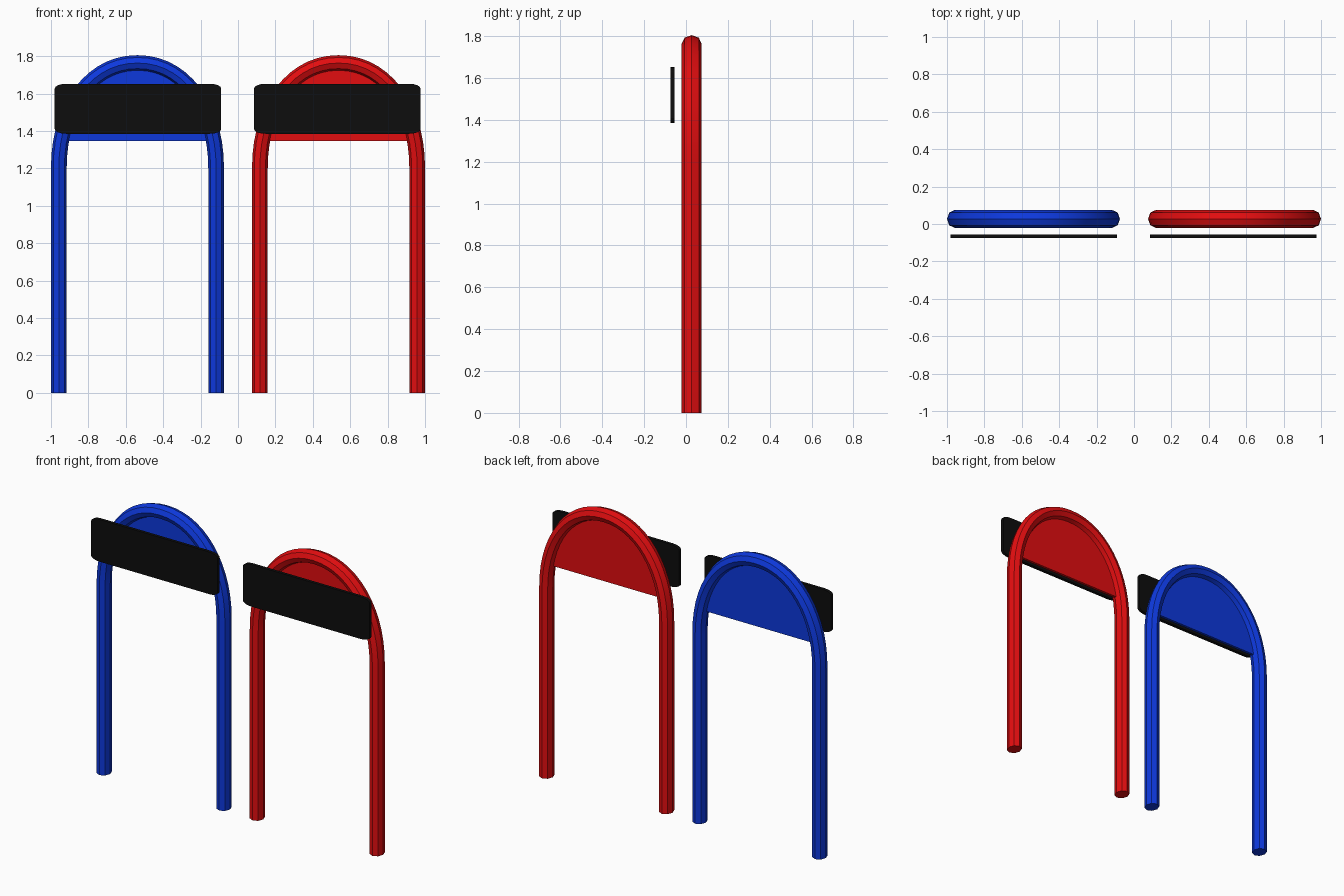
import bpy, bmesh, math
from mathutils import Vector

if "Cube" in bpy.data.objects:
    bpy.data.objects.remove(bpy.data.objects["Cube"])


def material(name, rgb):
    m = bpy.data.materials.new(name)
    m.diffuse_color = (*rgb, 1)
    m.use_nodes = True
    m.node_tree.nodes["Principled BSDF"].inputs["Base Color"].default_value = m.diffuse_color
    return m


BLUE = material("blue", (0.004, 0.040, 0.72))
RED = material("red", (0.76, 0.004, 0.005))
BLACK = material("black", (0.004, 0.004, 0.004))

TUBE_R, TUBE_Y = 0.042, 0.048      # tube half width in the arch plane / in depth
Y_MID = 0.027                      # depth of the frame centre
HALF_W = 0.4625 - TUBE_R           # centreline half width
SPRING, RISE = 1.2, 0.605 - TUBE_R  # where the arch begins and its height
PANEL_Z = 1.345


def make_object(name, bm, mat):
    bmesh.ops.recalc_face_normals(bm, faces=bm.faces)
    me = bpy.data.meshes.new(name)
    bm.to_mesh(me)
    bm.free()
    me.materials.append(mat)
    ob = bpy.data.objects.new(name, me)
    bpy.context.collection.objects.link(ob)
    return ob


def arch_points(steps=28):
    """Slightly squared arch, from left spring point to right."""
    pts = []
    for i in range(steps + 1):
        a = math.pi * (1 - i / steps)
        c, s = math.cos(a), max(math.sin(a), 0)
        pts.append(Vector((math.copysign(abs(c) ** (2 / 2.1), c) * HALF_W, 0,
                           SPRING + s ** (2 / 2.1) * RISE)))
    return pts


def prism(name, outline, y0, y1, mat):
    """Extrude an (x, z) outline from y0 to y1."""
    bm = bmesh.new()
    face = bm.faces.new([bm.verts.new((x, y0, z)) for x, z in outline])
    ext = bmesh.ops.extrude_face_region(bm, geom=[face])
    moved = [v for v in ext["geom"] if isinstance(v, bmesh.types.BMVert)]
    bmesh.ops.translate(bm, verts=moved, vec=(0, y1 - y0, 0))
    return make_object(name, bm, mat)


def tube_frame(name, cx, mat):
    """Eight-sided tube swept up one leg, over the arch and down the other."""
    arch = arch_points()
    path = [Vector((-HALF_W, 0, 0))] + arch + [Vector((HALF_W, 0, 0))]
    bm = bmesh.new()
    rings = []
    for i, p in enumerate(path):
        if i < 2 or i > len(path) - 3:
            t = Vector((0, 0, 1 if i < 2 else -1))
        else:
            t = (path[i + 1] - path[i - 1]).normalized()
        n = Vector((-t.z, 0, t.x))          # outward in the arch plane
        ring = []
        for k in range(8):
            a = k * math.pi / 4
            q = p + n * math.cos(a) * TUBE_R
            ring.append(bm.verts.new((q.x + cx, Y_MID + math.sin(a) * TUBE_Y, q.z)))
        rings.append(ring)
    for a, b in zip(rings, rings[1:]):
        for k in range(8):
            bm.faces.new((a[k], a[(k + 1) % 8], b[(k + 1) % 8], b[k]))
    bm.faces.new(rings[0])
    bm.faces.new(rings[-1])
    ob = make_object(name, bm, mat)
    bpy.ops.object.select_all(action='DESELECT')
    ob.select_set(True)
    bpy.context.view_layer.objects.active = ob
    bpy.ops.object.shade_smooth_by_angle(angle=math.radians(30))


def arch_panel(name, cx, mat):
    """Thin infill below the arch, cut off flat at its lower edge."""
    pts = [(p.x + cx, p.z) for p in arch_points() if p.z > PANEL_Z]
    edge = HALF_W * (1 - ((PANEL_Z - SPRING) / RISE) ** 2.1) ** (1 / 2.1)
    outline = [(cx - edge, PANEL_Z)] + pts + [(cx + edge, PANEL_Z)]
    prism(name, outline, Y_MID - 0.008, Y_MID + 0.008, mat)


def front_bar(name, cx):
    """Black board with softly rounded corners, in front of the frame."""
    hw, z0, z1, rx, rz = 0.445, 1.385, 1.652, 0.06, 0.025
    zc, hz = (z0 + z1) / 2, (z1 - z0) / 2
    outline = []
    for q, (sx, sz) in enumerate(((1, 1), (-1, 1), (-1, -1), (1, -1))):
        for k in range(5):
            a = math.radians(q * 90 + k * 22.5)
            outline.append((cx + sx * (hw - rx) + rx * math.cos(a),
                            zc + sz * (hz - rz) + rz * math.sin(a)))
    prism(name, outline, -0.075, -0.055, BLACK)


for side, cx, bar_x, mat in (("blue", -0.5375, -0.535, BLUE), ("red", 0.5375, 0.531, RED)):
    tube_frame(side + "_tube_frame", cx, mat)
    arch_panel(side + "_arch_panel", cx, mat)
    front_bar(side + "_side_front_board", bar_x)
